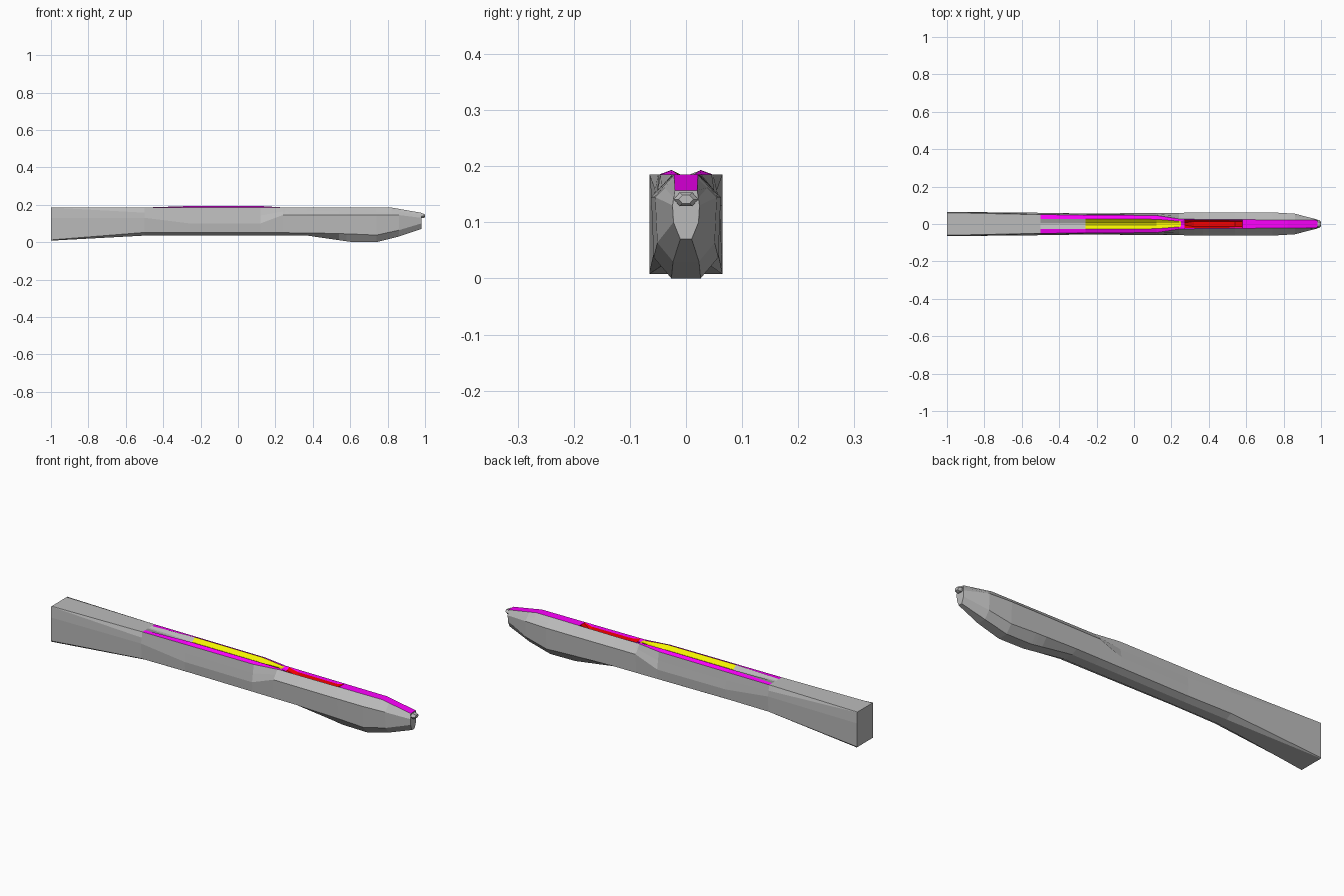
import bpy, bmesh, math

if "Cube" in bpy.data.objects:
    bpy.data.objects.remove(bpy.data.objects["Cube"])

# Main outlines along the length: (x, value)
WIDTH = [(-1, .065), (-.5, .06), (-.26, .056), (.24, .06), (.6, .062), (.74, .062), (.86, .055), (.98, .024)]
KEEL = [(-1, .008), (-.5, .035), (.37, .035), (.6, .002), (.74, 0), (.86, .03), (.98, .07)]
CHAMFER = [(-1, .004), (-.5, .017), (.37, .015), (.6, .042), (.98, .03)]
RIM = [(-1, .06), (-.5, .05), (.12, .046), (.25, .026), (.98, .02)]
DEPTH = [(-.5, 0), (-.26, .009), (.12, .009), (.25, .001), (.32, .03), (.54, .03), (.58, 0)]
SHOULDER = [(-.5, .13), (-.26, .1), (.12, .1), (.24, .145), (.86, .145), (.98, .13)]
TAPER = .82
STATIONS = sorted({x for c in (WIDTH, KEEL, CHAMFER, RIM, DEPTH) for x, _ in c} | {.27, TAPER})


def clamp(v):
    return max(0, min(1, v))


def sample(curve, x):
    if x <= curve[0][0]:
        return curve[0][1]
    for (a, va), (b, vb) in zip(curve, curve[1:]):
        if x <= b:
            return va + (vb - va) * (x - a) / (b - a)
    return curve[-1][1]


def half_section(x, side, keys):
    """Named points from keel (B) up the flank (L, S) to rim (R), ridge (P), floor (F)."""
    t = clamp((x + 1) / .5)
    w, keel, rim = sample(WIDTH, x), sample(KEEL, x), sample(RIM, x)
    top = .185 - .175 * max(0, x - TAPER)
    p = {'B': (min(.065 - .037 * t, w * (1 - .58 * t)), keel),
         'L': (w * (1 - .07 * t), keel + sample(CHAMFER, x)),
         'S': (w, sample(SHOULDER, x)),
         'E': (w - .004 * t, top) if x < -.9 else None,
         'R': (rim, top)}
    if p['E'] is None:
        p['E'] = tuple((a + b) / 2 for a, b in zip(p['S'], p['R']))
    lift = .008 * clamp((x + .5) / .24) * clamp((.25 - x) / .13)
    # beside the front channel the rim slopes inward
    drop = .011 if .3 < x < .56 else 0
    p['P'] = (rim * (.55 if x < .26 else .84), top + lift - drop)
    p['F'] = (.006 if x < .28 else p['P'][0] * .65, top - sample(DEPTH, x))
    return [(x, side * p[k][0], p[k][1]) for k in keys]


def finish(name, bm, color, face_up=False):
    bmesh.ops.remove_doubles(bm, verts=bm.verts, dist=1e-5)
    bmesh.ops.recalc_face_normals(bm, faces=bm.faces)
    if face_up:
        bm.normal_update()
        bmesh.ops.reverse_faces(bm, faces=[f for f in bm.faces if f.normal.z < 0])
    me = bpy.data.meshes.new(name)
    bm.to_mesh(me)
    bm.free()
    bpy.context.collection.objects.link(bpy.data.objects.new(name, me))
    mat = bpy.data.materials.get(color[0]) or bpy.data.materials.new(color[0])
    mat.diffuse_color = color[1]
    mat.use_nodes = True
    mat.node_tree.nodes["Principled BSDF"].inputs["Base Color"].default_value = mat.diffuse_color
    me.materials.append(mat)


def loft(name, keys, x0, x1, color, bridge=True, caps=False):
    """Loft mirrored half sections; bridge joins both halves across y = 0."""
    bm = bmesh.new()
    xs = [x for x in STATIONS if x0 <= x <= x1]
    halves = [[half_section(x, s, keys) for x in xs] for s in (-1, 1)]
    strips = [[a[::-1] + b for a, b in zip(*halves)]] if bridge else halves
    for rows in strips:
        grid = [[bm.verts.new(p) for p in row] for row in rows]
        for a, b in zip(grid, grid[1:]):
            for i in range(len(a) - 1):
                bm.faces.new((a[i], a[i + 1], b[i + 1], b[i]))
    if caps:
        for x in (x0, x1):
            ring = half_section(x, 1, 'BLSERPF') + half_section(x, -1, 'BLSERPF')[::-1]
            bm.faces.new([bm.verts.new(p) for p in ring])
    finish(name, bm, color, face_up='B' not in keys)


GREY = ('dark_grey', (.5, .5, .5, 1))
MAGENTA = ('magenta', (1, 0, 1, 1))
YELLOW = ('yellow', (.9, .9, 0, 1))
RED = ('red', (.9, 0, 0, 1))

# Main body with end faces
loft('stock_body', 'BLSER', -1, .98, GREY, caps=True)
# Plain rear top
loft('rear_top', 'FPR', -1, -.5, GREY)
loft('rear_groove', 'FP', -.5, -.26, GREY)
# Raised rims on both sides of the channel
loft('channel_rim', 'PR', -.5, .98, MAGENTA, bridge=False)
# Channel floors and front top
loft('rear_channel', 'FP', -.26, .25, YELLOW)
loft('channel_divider', 'FP', .25, .27, MAGENTA)
loft('front_channel', 'FP', .27, .58, RED)
loft('front_top', 'FP', .58, .98, MAGENTA)

# Small six-sided tip at the front end
bm = bmesh.new()
rings = []
for x, s in ((.97, 1), (.99, 1), (1, .6)):
    rings.append([bm.verts.new((x, .022 * s * math.cos(a * math.pi / 3),
                                .141 + .014 * s * math.sin(a * math.pi / 3))) for a in range(6)])
for a, b in zip(rings, rings[1:]):
    for i in range(6):
        bm.faces.new((a[i], a[(i + 1) % 6], b[(i + 1) % 6], b[i]))
bm.faces.new(rings[0])
bm.faces.new(rings[-1])
finish('front_tip', bm, GREY)
